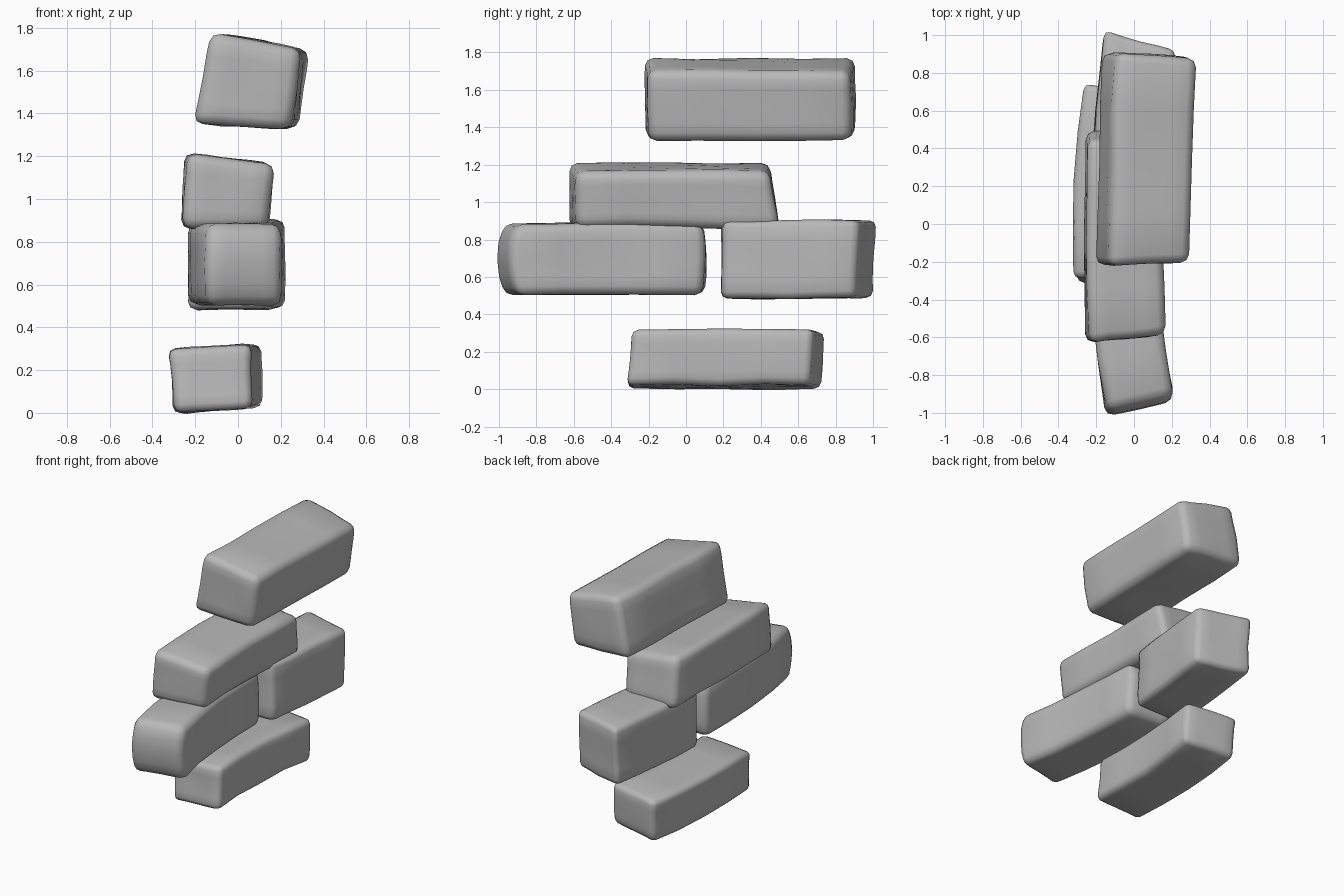
import bpy
import bmesh
from mathutils import Vector, noise

default = bpy.data.objects.get("Cube")
if default:
    bpy.data.objects.remove(default, do_unlink=True)

stone = bpy.data.materials.new("grey stone")
stone.use_nodes = True
colour = (0.48, 0.48, 0.48, 1)
stone.diffuse_color = colour
bsdf = stone.node_tree.nodes["Principled BSDF"]
bsdf.inputs["Base Color"].default_value = colour
bsdf.inputs["Roughness"].default_value = 0.9


def mix(a, b, t):
    return a + (b - a) * t


def stone_block(name, section, front, back, shift=0, bow=0,
                lean=(0, 0), bulge=(0, 0), bevel=0.045, rough=0.012):
    """section: x,z corners bottom left, bottom right, top right, top left.
    front/back: y at the low-x and high-x side of each end.
    shift and bow bend the block; lean and bulge shape its two ends."""
    bl, br, tr, tl = (Vector(p) for p in section)
    bm = bmesh.new()
    bmesh.ops.create_cube(bm, size=2)
    bmesh.ops.subdivide_edges(bm, edges=bm.edges[:], cuts=3, use_grid_fill=True)
    for vert in bm.verts:
        u, v, w = vert.co
        s, t, h = (u + 1) / 2, (v + 1) / 2, (w + 1) / 2
        x, z = mix(mix(bl, br, s), mix(tl, tr, s), h)
        ends = [mix(e[0], e[1], s) + lean[i] * w + bulge[i] * (1 - w * w)
                for i, e in enumerate((front, back))]
        point = Vector((x + shift * v + bow * v * v, mix(*ends, t), z))
        vert.co = point + rough * noise.noise_vector(point * 4)
    # worn edges
    bm.normal_update()
    edges = [e for e in bm.edges if e.calc_face_angle(0) > 0.8]
    bmesh.ops.bevel(bm, geom=edges, offset=bevel, segments=2, profile=0.5,
                    affect='EDGES', clamp_overlap=True)
    bmesh.ops.recalc_face_normals(bm, faces=bm.faces[:])
    for face in bm.faces:
        face.smooth = True
    mesh = bpy.data.meshes.new(name)
    bm.to_mesh(mesh)
    bm.free()
    mesh.materials.append(stone)
    block = bpy.data.objects.new(name, mesh)
    bpy.context.collection.objects.link(block)
    return block


# lowest course
stone_block("bottom_stone",
            [(-0.30, -0.003), (0.06, 0.025), (0.06, 0.325), (-0.325, 0.30)],
            (-0.30, -0.30), (0.74, 0.67), shift=0.025, bow=0.03,
            lean=(0.01, 0.01), bevel=0.035)

# middle course, two stones with a gap
stone_block("middle_front_stone",
            [(-0.22, 0.505), (0.135, 0.505), (0.135, 0.885), (-0.22, 0.885)],
            (-0.98, -0.90), (0.10, 0.09), shift=-0.045, bow=0.03,
            bulge=(-0.04, 0.01))
stone_block("middle_back_stone",
            [(-0.20, 0.485), (0.185, 0.49), (0.18, 0.905), (-0.195, 0.90)],
            (0.19, 0.19), (1.015, 0.91), shift=0.04,
            lean=(0, 0.01), bevel=0.035)

# upper course, resting on the middle stones
stone_block("upper_stone",
            [(-0.27, 0.86), (0.125, 0.86), (0.16, 1.165), (-0.25, 1.215)],
            (-0.63, -0.585), (0.47, 0.47), bow=0.015,
            lean=(0, -0.025))

# loose top stone, tilted
stone_block("top_stone",
            [(-0.195, 1.355), (0.265, 1.325), (0.315, 1.70), (-0.11, 1.775)],
            (-0.22, -0.20), (0.91, 0.88), shift=0.015)
